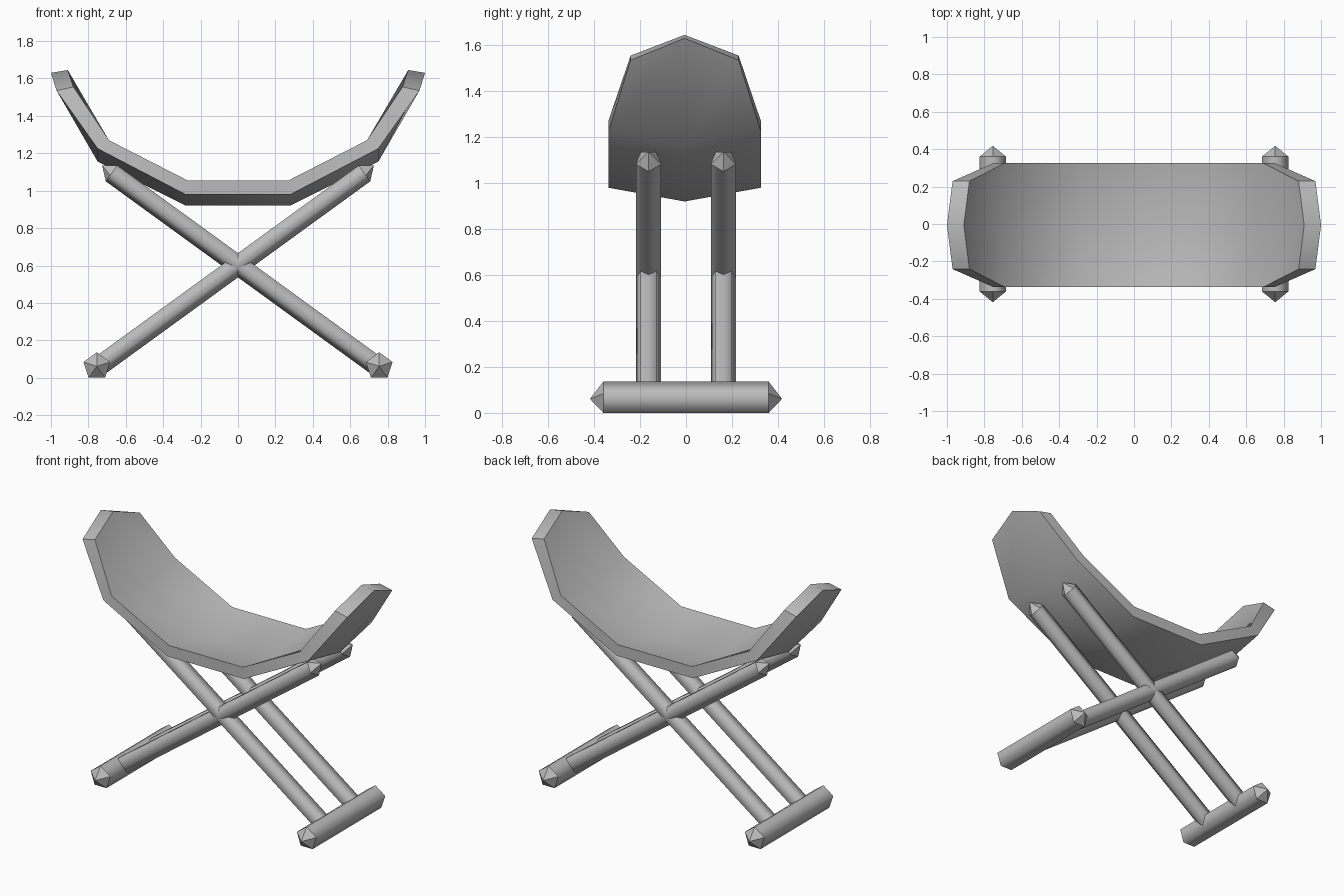
import bpy, bmesh, math
from mathutils import Vector

cube = bpy.data.objects.get("Cube")
if cube:
    bpy.data.objects.remove(cube, do_unlink=True)

GREY = (0.5, 0.5, 0.5, 1)
mat = bpy.data.materials.new("plain grey")
mat.use_nodes = True
mat.diffuse_color = GREY
mat.node_tree.nodes["Principled BSDF"].inputs["Base Color"].default_value = GREY


def finish(name, bm):
    bmesh.ops.recalc_face_normals(bm, faces=bm.faces)
    mesh = bpy.data.meshes.new(name)
    bm.to_mesh(mesh)
    bm.free()
    mesh.materials.append(mat)
    obj = bpy.data.objects.new(name, mesh)
    bpy.context.collection.objects.link(obj)
    return obj


def pointed_bar(name, start, end, radius, tip, ridge):
    """Five-sided bar with pointed ends; one long edge lies towards ridge."""
    a, b = Vector(start), Vector(end)
    d = (b - a).normalized()
    u = (Vector(ridge) - d * d.dot(Vector(ridge))).normalized()
    v = d.cross(u)
    bm = bmesh.new()
    rings = []
    for c in (a, b):
        angles = [math.tau * k / 5 for k in range(5)]
        rings.append([bm.verts.new(c + radius * (u * math.cos(t) + v * math.sin(t)))
                      for t in angles])
    apexes = [bm.verts.new(a - d * tip), bm.verts.new(b + d * tip)]
    for k in range(5):
        n = (k + 1) % 5
        side = bm.faces.new((rings[0][k], rings[0][n], rings[1][n], rings[1][k]))
        side.smooth = True
        for ring, apex in zip(rings, apexes):
            bm.faces.new((ring[k], ring[n], apex))
    return finish(name, bm)


# Crossed legs and foot rails
for side, label in ((1, "left"), (-1, "right")):
    pointed_bar(f"{label}_foot_rail", (side * 0.755, -0.36, 0.061),
                (side * 0.755, 0.36, 0.061), 0.075, 0.058, (0, 0, 1))
    for y, place in ((-0.163, "front"), (0.163, "back")):
        pointed_bar(f"{label}_{place}_leg", (side * 0.73, y, 0.078),
                    (-side * 0.673, y, 1.097), 0.058, 0.066, (0, 0, -1))

# Dished seat: each station is (rim x, rim y, rim z, middle x, middle z)
TOP = [(0.27, 0.332, 1.055, 0.27, 0.995),
       (0.69, 0.332, 1.27, 0.69, 1.215),
       (0.88, 0.235, 1.555, 0.91, 1.645)]
UNDER = [(0.28, 0.332, 0.98, 0.28, 0.92),
         (0.75, 0.332, 1.225, 0.75, 1.155),
         (0.97, 0.235, 1.535, 1.0, 1.63)]


def sheet(bm, stations):
    full = [(-1, s) for s in reversed(stations)] + [(1, s) for s in stations]
    grid = []
    for sx, (rx, ry, rz, mx, mz) in full:
        points = ((rx, -ry, rz), (mx, 0, mz), (rx, ry, rz))
        grid.append([bm.verts.new((sx * x, y - 0.006, z)) for x, y, z in points])
    for p, q in zip(grid, grid[1:]):
        for j in range(2):
            bm.faces.new((p[j], q[j], q[j + 1], p[j + 1]))
    # Outline of the sheet, in order
    return ([p[0] for p in grid] + [grid[-1][1]]
            + [p[2] for p in reversed(grid)] + [grid[0][1]])


bm = bmesh.new()
upper, lower = sheet(bm, TOP), sheet(bm, UNDER)
for k in range(len(upper)):
    n = (k + 1) % len(upper)
    bm.faces.new((upper[k], upper[n], lower[n], lower[k]))
seat = finish("seat", bm)
bpy.ops.object.select_all(action="DESELECT")
seat.select_set(True)
bpy.context.view_layer.objects.active = seat
bpy.ops.object.shade_smooth_by_angle(angle=math.radians(50))
